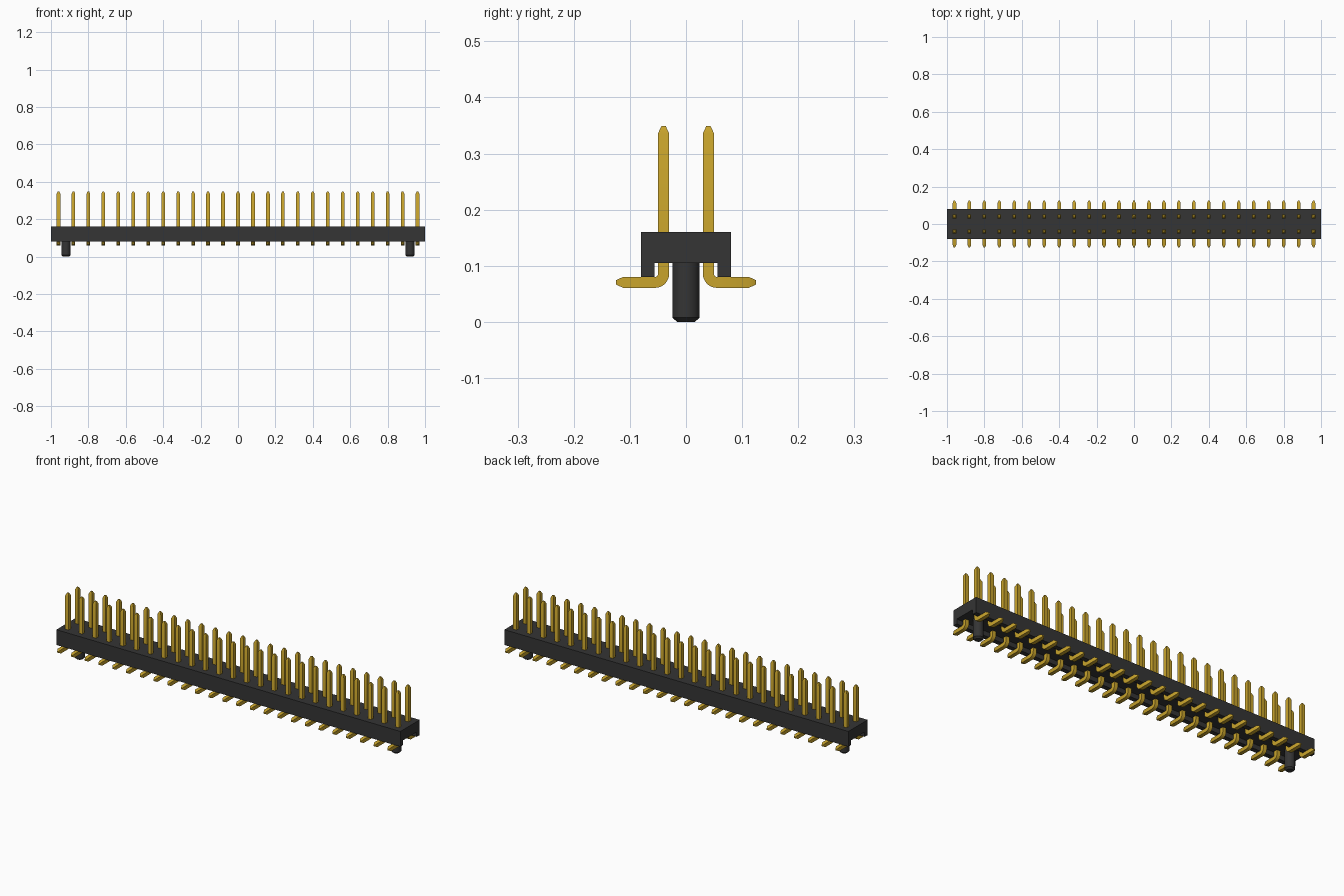
import bpy, bmesh
from math import sin, cos, pi, radians
from mathutils import Vector

cube = bpy.data.objects.get("Cube")
if cube:
    bpy.data.objects.remove(cube, do_unlink=True)


def material(name, rgb):
    m = bpy.data.materials.new(name)
    m.use_nodes = True
    color = (*rgb, 1.0)
    m.diffuse_color = color
    m.node_tree.nodes["Principled BSDF"].inputs["Base Color"].default_value = color
    return m


black = material("black_plastic", (0.035, 0.035, 0.035))
gold = material("gold_metal", (0.58, 0.37, 0.025))


def finish(bm, name, mat, smooth=False):
    bmesh.ops.recalc_face_normals(bm, faces=bm.faces)
    mesh = bpy.data.meshes.new(name)
    bm.to_mesh(mesh)
    bm.free()
    mesh.materials.append(mat)
    ob = bpy.data.objects.new(name, mesh)
    bpy.context.collection.objects.link(ob)
    if smooth:
        bpy.ops.object.select_all(action="DESELECT")
        ob.select_set(True)
        bpy.context.view_layer.objects.active = ob
        bpy.ops.object.shade_smooth_by_angle(angle=radians(30))
    return ob


def loft(bm, rings):
    """Skin a list of equal-sized point rings and cap both ends."""
    rings = [[bm.verts.new(p) for p in ring] for ring in rings]
    for a, b in zip(rings, rings[1:]):
        for i in range(len(a)):
            j = (i + 1) % len(a)
            bm.faces.new((a[i], a[j], b[j], b[i]))
    bm.faces.new(rings[0])
    bm.faces.new(rings[-1])


# Housing: channel profile extruded along the row
half = [(0.08, 0.16), (0.08, 0.08), (0.056, 0.08), (0.056, 0.105)]
profile = half + [(-y, z) for y, z in reversed(half)]
bm = bmesh.new()
loft(bm, [[(x, y, z) for y, z in profile] for x in (-1, 1)])
finish(bm, "housing", black)

# Locating pegs with chamfered ends
for side, x in (("right", -0.92), ("left", 0.92)):
    bm = bmesh.new()
    loft(bm, [[(x + r * cos(i * pi / 16), r * sin(i * pi / 16), z) for i in range(32)]
              for r, z in ((0.016, 0), (0.0245, 0.008), (0.0245, 0.11))])
    finish(bm, f"{side}_locating_peg", black, True)

# Pin path: (y, z, direction angle, section scale), tip down, round the bend, out to the foot
BEND, FOOT_Z, ROW_Y, HALF = 0.015, 0.0705, 0.04, 0.0098
path = [(ROW_Y, 0.349, 0, 0.4), (ROW_Y, 0.336, 0, 1)]
for i in range(9):
    a = i / 8 * pi / 2
    path.append((ROW_Y + BEND * (1 - cos(a)), FOOT_Z + BEND * (1 - sin(a)), a, 1))
path += [(0.112, FOOT_Z, pi / 2, 1), (0.1245, FOOT_Z, pi / 2, 0.4)]


def pin_rings(x, side):
    rings = []
    for y, z, a, s in path:
        w = HALF * s
        across = Vector((0, cos(a), sin(a))) * w
        ring = []
        for u, v in ((-1, -1), (1, -1), (1, 1), (-1, 1)):
            p = Vector((x + u * w, y, z)) + across * v
            p.y *= side
            ring.append(p)
        rings.append(ring)
    return rings


# Two mirrored rows of bent pins
for name, side in (("front", -1), ("back", 1)):
    bm = bmesh.new()
    for n in range(25):
        loft(bm, pin_rings((n - 12) * 0.08, side))
    finish(bm, f"{name}_pin_row", gold, True)
